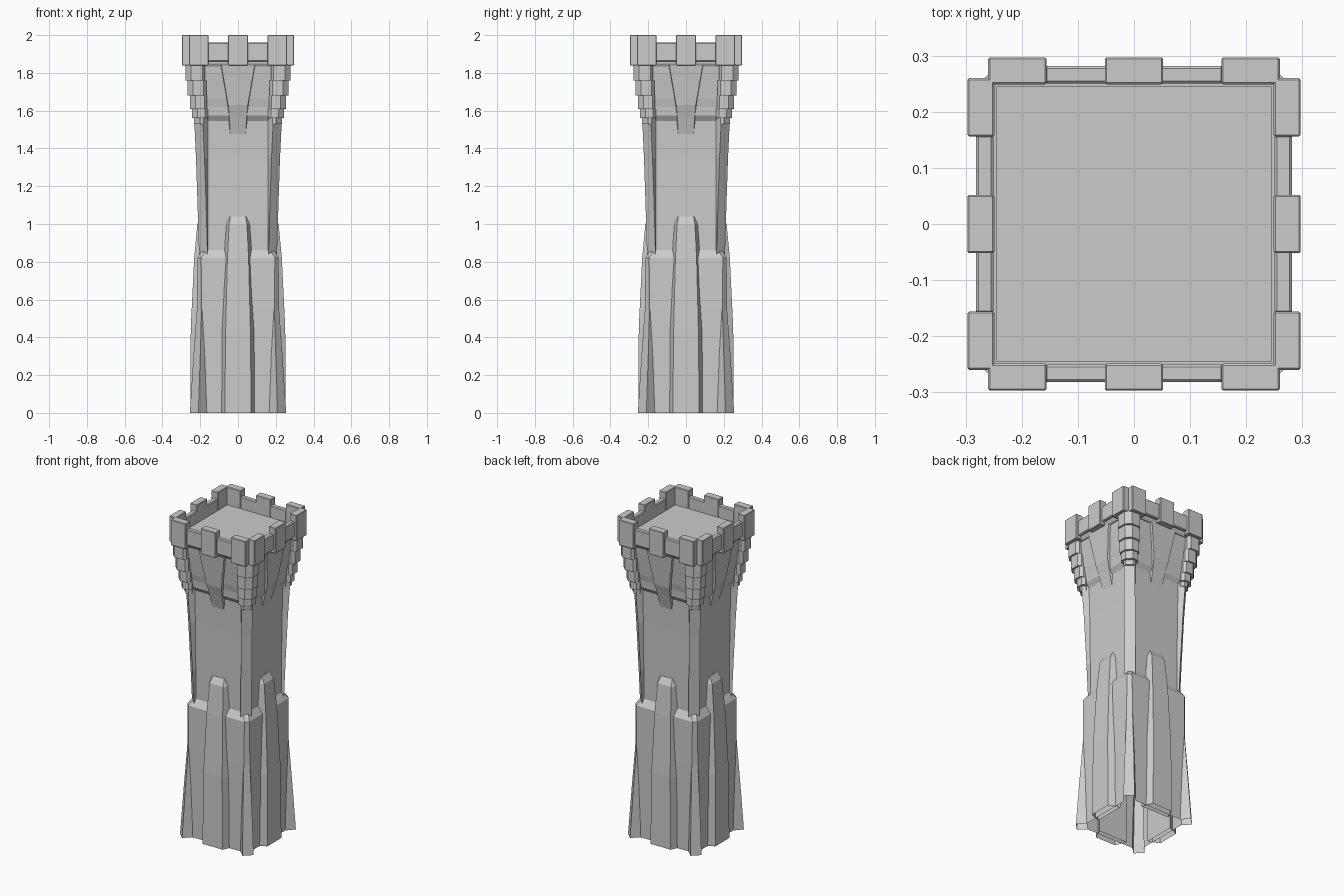
import bpy
import bmesh
import math
from mathutils import Matrix, Vector

cube = bpy.data.objects.get("Cube")
if cube:
    bpy.data.objects.remove(cube, do_unlink=True)

stone = bpy.data.materials.new("grey stone")
stone.use_nodes = True
GREY = (0.6, 0.6, 0.6, 1)
stone.diffuse_color = GREY
stone.node_tree.nodes["Principled BSDF"].inputs["Base Color"].default_value = GREY

QUARTERS = [Matrix.Rotation(math.radians(90 * k), 4, "Z") for k in range(4)]


def loft(bm, rings, top=True, bottom=False):
    """Skin a stack of (z, outline) rings, outlines running anticlockwise."""
    rows = [[bm.verts.new((x, y, z)) for x, y in outline] for z, outline in rings]
    n = len(rows[0])
    for low, high in zip(rows, rows[1:]):
        for i in range(n):
            j = (i + 1) % n
            bm.faces.new((low[i], low[j], high[j], high[i]))
    if top:
        bm.faces.new(rows[-1])
    if bottom:
        bm.faces.new(rows[0][::-1])


def finish(name, bm, four=False, bevel=0):
    """Make the object, optionally repeated on all four sides."""
    if four:
        source = bm.faces[:]
        for turn in QUARTERS[1:]:
            copy = bmesh.ops.duplicate(bm, geom=source)["geom"]
            verts = [g for g in copy if isinstance(g, bmesh.types.BMVert)]
            bmesh.ops.transform(bm, matrix=turn, verts=verts)
    mesh = bpy.data.meshes.new(name)
    bm.to_mesh(mesh)
    bm.free()
    mesh.materials.append(stone)
    obj = bpy.data.objects.new(name, mesh)
    bpy.context.collection.objects.link(obj)
    if bevel:
        mod = obj.modifiers.new("worn edges", "BEVEL")
        mod.width = bevel
        mod.segments = 1
    return obj


def section(e, w, p, h):
    """Square outline, half width w, flat to x = e, with diagonal corner posts."""
    side = [(-e, -w), (e, -w), (p - h, -p - h), (p + h, -p + h)]
    return [(turn @ Vector((x, y, 0))).xy for turn in QUARTERS for x, y in side]


def chamfered(e, w):
    """Square outline with plain cut corners."""
    return [(turn @ Vector((x, -w, 0))).xy for turn in QUARTERS for x in (-e, e)]


def box(bm, x0, x1, y0, y1, z0, z1):
    outline = [(x0, y0), (x1, y0), (x1, y1), (x0, y1)]
    loft(bm, [(z0, outline), (z1, outline)], True, True)


def rib(bm, levels, back):
    """Front rib from (z, half width at wall, half width at face, depth)."""
    loft(bm, [(z, [(-a, -back), (-b, -d), (b, -d), (a, -back)])
              for z, a, b, d in levels])


# Lower tower with flared corner feet, open underneath
bm = bmesh.new()
loft(bm, [(0, section(.165, .212, .2325, .0225)),
          (.3, section(.176, .214, .218, .018)),
          (.55, section(.19, .216, .205, .0125)),
          (.82, section(.195, .215, .205, .01)),
          (.87, section(.165, .183, .175, .01))], top=False)
finish("lower_tower", bm)

# Upper shaft with corner posts leaning outwards
bm = bmesh.new()
loft(bm, [(.84, section(.16, .188, .184, .0225)),
          (1.05, section(.16, .19, .19, .0225)),
          (1.35, section(.16, .194, .2, .0225)),
          (1.62, section(.16, .202, .2125, .0225))], top=False)
finish("upper_shaft", bm)

# Sloping buttress in the middle of each side
bm = bmesh.new()
rib(bm, [(0, .1, .07, .252), (.45, .1, .065, .25), (.82, .076, .056, .232),
         (1.0, .064, .047, .215), (1.04, .046, .04, .192)], .185)
finish("side_buttresses", bm, four=True)

# Flared wall beneath the battlements
bm = bmesh.new()
loft(bm, [(1.54, chamfered(.155, .196)), (1.575, chamfered(.165, .219)),
          (1.62, chamfered(.17, .222)), (1.66, chamfered(.17, .23)),
          (1.80, chamfered(.18, .246)), (1.85, chamfered(.18, .25))], top=False)
finish("flared_wall", bm)

# Bracket widening upwards in the middle of each side
bm = bmesh.new()
rib(bm, [(1.47, .045, .04, .196), (1.57, .054, .046, .222),
         (1.63, .062, .052, .24), (1.84, .1, .088, .264)], .185)
finish("side_brackets", bm, four=True)

# Stepped corner corbels
bm = bmesh.new()
tiers = [(1.53, 1.565, .168, .232), (1.56, 1.61, .16, .244),
         (1.61, 1.68, .163, .255), (1.68, 1.76, .168, .267),
         (1.76, 1.845, .174, .278)]
for z0, z1, a, m in tiers:
    half = [(a, -.15), (a, .018 - m), (a + .014, -m), (m - .03, -m)]
    outline = half + [(-y, -x) for x, y in reversed(half)]
    loft(bm, [(z0, outline), (z1, outline)], True, True)
finish("corner_corbels", bm, four=True)

# Ledge and floor of the lookout
bm = bmesh.new()
ledge = chamfered(.235, .264)
loft(bm, [(1.835, chamfered(.225, .254)), (1.85, ledge), (1.87, ledge)], True, True)
finish("lookout_ledge", bm)
bm = bmesh.new()
box(bm, -.245, .245, -.245, .245, 1.80, 1.89)
finish("lookout_floor", bm)

# Low parapet walls between the merlons
bm = bmesh.new()
for s in (-1, 1):
    x0, x1 = sorted((s * .045, s * .16))
    box(bm, x0, x1, -.282, -.25, 1.86, 1.96)
finish("parapet_walls", bm, four=True, bevel=.005)

# Merlons: one in the middle and one at each end of every side
bm = bmesh.new()
for x0, x1 in ((-.26, -.156), (-.052, .052), (.156, .26)):
    box(bm, x0, x1, -.297, -.249, 1.84, 2.0)
finish("merlons", bm, four=True, bevel=.003)
